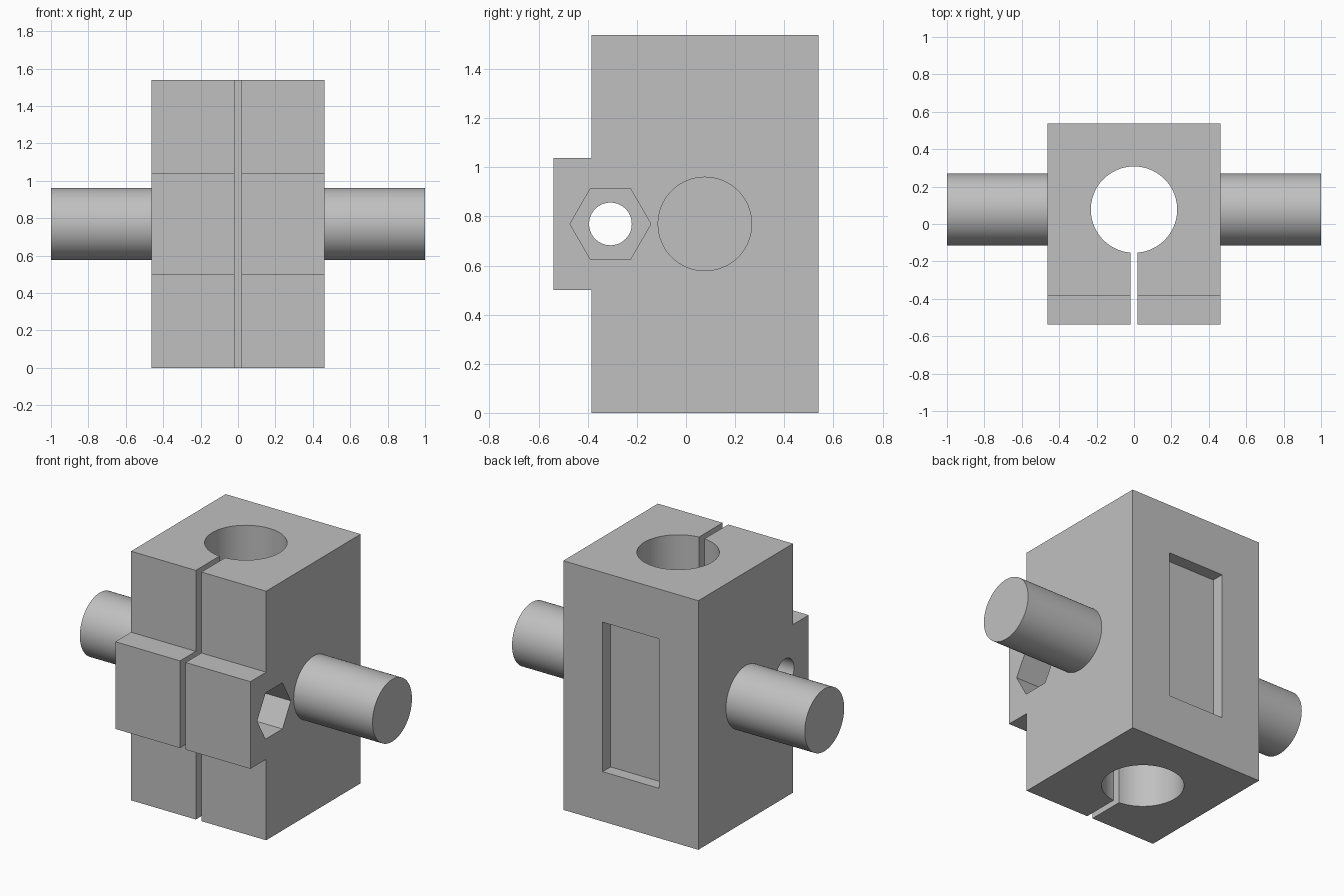
import bpy, bmesh, math
from mathutils import Matrix

cube = bpy.data.objects.get("Cube")
if cube:
    bpy.data.objects.remove(cube, do_unlink=True)

U = 1 / 13      # one design unit; the block is 12 x 12 x 20 units
MID = 10        # height of the cross axis

grey = bpy.data.materials.new("light_grey")
grey.use_nodes = True
COLOR = (0.53, 0.53, 0.53, 1)
grey.diffuse_color = COLOR
grey.node_tree.nodes["Principled BSDF"].inputs["Base Color"].default_value = COLOR


def make(name, bm):
    """Turn a bmesh in design units into a scaled object."""
    bmesh.ops.scale(bm, vec=(U, U, U), verts=bm.verts)
    bmesh.ops.recalc_face_normals(bm, faces=bm.faces)
    mesh = bpy.data.meshes.new(name)
    bm.to_mesh(mesh)
    bm.free()
    mesh.materials.append(grey)
    obj = bpy.data.objects.new(name, mesh)
    bpy.context.collection.objects.link(obj)
    return obj


def box(name, x, y, z):
    bm = bmesh.new()
    bmesh.ops.create_cube(bm, size=1)
    lo, hi = zip(x, y, z)
    size = [b - a for a, b in zip(lo, hi)]
    centre = [(a + b) / 2 for a, b in zip(lo, hi)]
    bmesh.ops.transform(bm, verts=bm.verts,
                        matrix=Matrix.Translation(centre) @ Matrix.Diagonal((*size, 1)))
    return make(name, bm)


def rod(name, radius, length, centre, sides=96, along_x=True):
    bm = bmesh.new()
    bmesh.ops.create_cone(bm, cap_ends=True, segments=sides, radius1=radius,
                          radius2=radius, depth=length)
    # a rod along x keeps a side vertex pointing to the front and back
    turn = (Matrix.Rotation(math.pi / 2, 4, 'Y') @ Matrix.Rotation(math.pi / 2, 4, 'Z')
            if along_x else Matrix.Identity(4))
    bmesh.ops.transform(bm, verts=bm.verts, matrix=Matrix.Translation(centre) @ turn)
    # make sure a six-sided rod has its flats on top and bottom
    if sides == 6:
        top = max(v.co.z for v in bm.verts) - centre[2]
        if top > radius * 0.95:
            bmesh.ops.rotate(bm, verts=bm.verts, cent=centre,
                             matrix=Matrix.Rotation(math.pi / 6, 3, 'X'))
    return make(name, bm)


def smooth(obj):
    bpy.ops.object.select_all(action='DESELECT')
    obj.select_set(True)
    bpy.context.view_layer.objects.active = obj
    bpy.ops.object.shade_smooth_by_angle(angle=math.radians(25))


# Clamp block: side profile with a raised front boss, extruded across
profile = [(7, 0), (7, 20), (-5, 20), (-5, 13.5), (-7, 13.5), (-7, 6.5), (-5, 6.5), (-5, 0)]
bm = bmesh.new()
face = bm.faces.new([bm.verts.new((-6, y, z)) for y, z in profile])
swept = bmesh.ops.extrude_face_region(bm, geom=[face])["geom"]
bmesh.ops.translate(bm, vec=(12, 0, 0),
                    verts=[g for g in swept if isinstance(g, bmesh.types.BMVert)])
block = make("clamp_block", bm)

# Openings cut from the block
cutters = [
    rod("bore_cutter", 3, 24, (0, 1, MID), along_x=False),
    box("slit_cutter", (-0.25, 0.25), (-8, 0), (-2, 22)),
    box("back_pocket_cutter", (-2.5, 2.5), (6, 8), (4, 16)),
    rod("bolt_hole_cutter", 1.13, 16, (0, -4, MID), sides=64),
    rod("nut_recess_cutter", 2.14, 4, (5, -4, MID), sides=6),
]
bpy.context.view_layer.objects.active = block
for cutter in cutters:
    cutter.hide_render = True
    mod = block.modifiers.new(cutter.name, 'BOOLEAN')
    mod.operation = 'DIFFERENCE'
    mod.solver = 'EXACT'
    mod.object = cutter
    bpy.ops.object.modifier_apply(modifier=mod.name)
    bpy.data.objects.remove(cutter, do_unlink=True)
smooth(block)

# Side pivots
for side, name in ((1, "left_pivot"), (-1, "right_pivot")):
    smooth(rod(name, 2.5, 7.2, (side * 9.4, 1, MID)))
